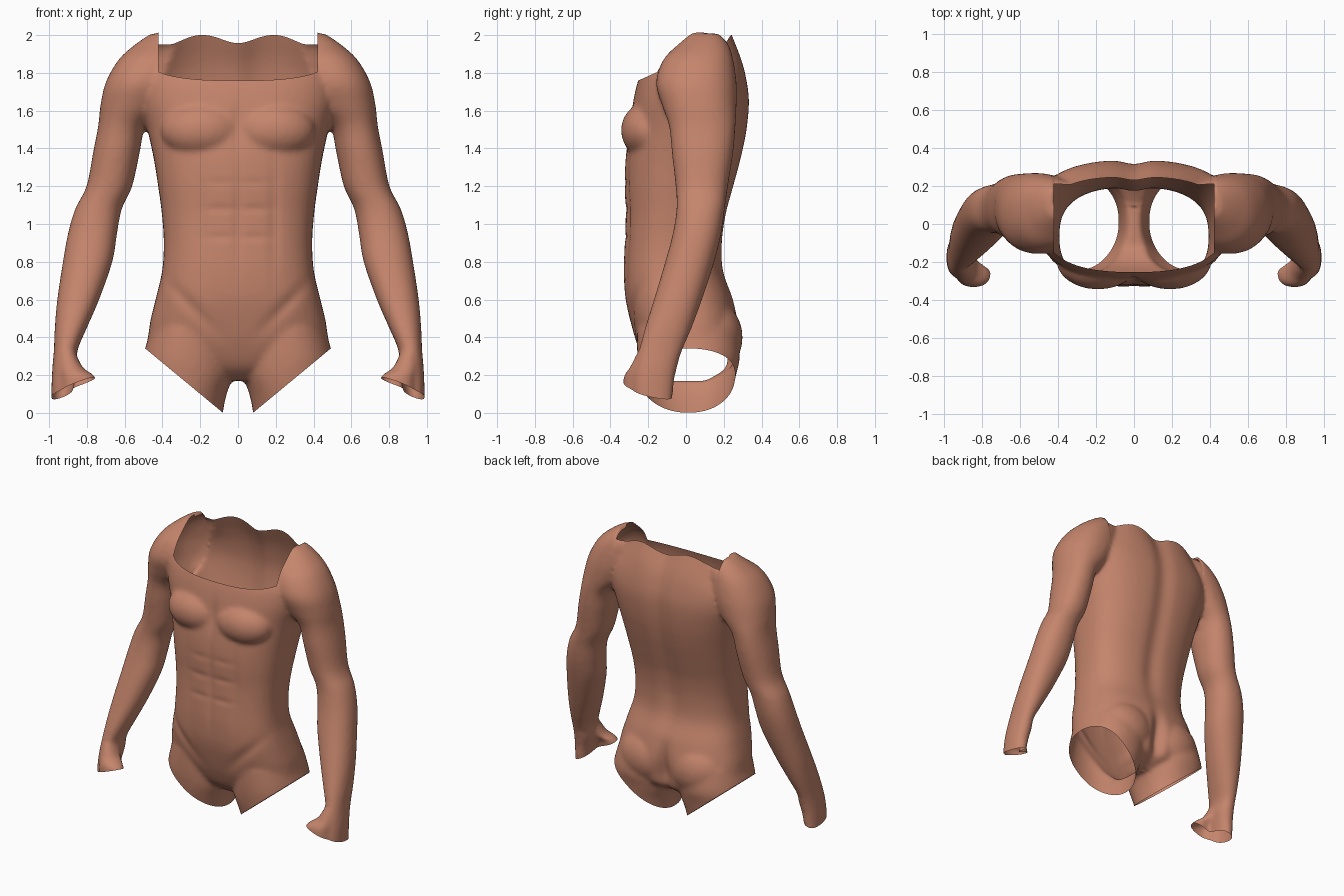
import bpy, bmesh, math
from mathutils import Vector, Matrix

if "Cube" in bpy.data.objects:
    bpy.data.objects.remove(bpy.data.objects["Cube"])

skin = bpy.data.materials.new("skin")
skin.diffuse_color = (0.56, 0.235, 0.15, 1)
skin.use_nodes = True
skin.node_tree.nodes["Principled BSDF"].inputs["Base Color"].default_value = skin.diffuse_color


def catmull(a, b, c, d, t):
    return [0.5 * (2 * q + (r - p) * t + (2 * p - 5 * q + 4 * r - s) * t * t
                   + (3 * q - p - 3 * r + s) * t ** 3) for p, q, r, s in zip(a, b, c, d)]


def loft(bm, slices, side=1, power=2.2, n=48, steps=5):
    """Closed solid through horizontal slices (z, x_in, x_out, y_front, y_back)."""
    rows = []
    last = len(slices) - 1
    for i in range(last):
        a, b, c, d = (slices[min(max(k, 0), last)] for k in (i - 1, i, i + 1, i + 2))
        rows += [catmull(a, b, c, d, s / steps) for s in range(steps)]
    rows.append(slices[-1])
    rings = []
    for z, x0, x1, y0, y1 in rows:
        ring = []
        for k in range(n):
            c, s = math.cos(2 * math.pi * k / n), math.sin(2 * math.pi * k / n)
            px = math.copysign(abs(c) ** (2 / power), c) * (x1 - x0) / 2 + (x0 + x1) / 2
            py = math.copysign(abs(s) ** (2 / power), s) * (y1 - y0) / 2 + (y0 + y1) / 2
            ring.append(bm.verts.new((px * side, py, z)))
        rings.append(ring)
    faces = [bm.faces.new(rings[0]), bm.faces.new(rings[-1][::-1])]
    for lo, hi in zip(rings, rings[1:]):
        for k in range(n):
            m = (k + 1) % n
            faces.append(bm.faces.new((lo[k], hi[k], hi[m], lo[m])))
    bmesh.ops.recalc_face_normals(bm, faces=faces)


def lump(bm, centre, size):
    bmesh.ops.create_uvsphere(bm, u_segments=32, v_segments=20, radius=1,
                              matrix=Matrix.Translation(centre) @ Matrix.Diagonal((*size, 1)))


trunk = [(.17, .13, -.12, .12), (.24, .28, -.20, .24), (.34, .46, -.25, .27),
         (.45, .47, -.285, .28), (.60, .437, -.32, .25), (.75, .402, -.33, .20),
         (.90, .393, -.325, .195), (1.05, .403, -.32, .215), (1.2, .423, -.325, .255),
         (1.35, .447, -.32, .295), (1.5, .48, -.30, .325), (1.65, .52, -.28, .337),
         (1.77, .52, -.25, .322), (1.87, .47, -.20, .295), (1.98, .42, -.12, .25),
         (2.06, .40, -.05, .22)]
arm = [(2.008, .33, .46, .03, .18), (1.95, .28, .545, -.04, .225), (1.87, .28, .632, -.12, .25),
       (1.75, .30, .70, -.158, .267), (1.63, .38, .728, -.128, .267), (1.52, .487, .74, -.09, .262),
       (1.38, .52, .767, -.075, .25), (1.2, .56, .802, -.055, .222), (1.08, .615, .862, -.05, .205),
       (.95, .64, .90, -.07, .187), (.80, .665, .927, -.11, .15), (.60, .735, .957, -.17, .085),
       (.45, .80, .97, -.217, .03), (.33, .85, .975, -.25, -.02), (.25, .85, .982, -.27, -.045),
       (.15, .87, .987, -.28, -.065), (.0, .89, .987, -.28, -.075)]
thumb = [(.32, .86, .95, -.26, -.10), (.24, .82, .95, -.298, -.15),
         (.19, .755, .93, -.33, -.21), (.08, .72, .93, -.335, -.23)]
thigh = [(.45, .02, .46, -.26, .27), (.30, .02, .502, -.258, .285), (.20, .025, .505, -.248, .265),
         (.10, .06, .50, -.23, .245), (.0, .08, .49, -.20, .225), (-.1, .09, .48, -.19, .21)]

# Solid body masses, fused by a voxel remesh
bm = bmesh.new()
loft(bm, [(z, -w, w, f, b) for z, w, f, b in trunk], power=2.6)
for side in (1, -1):
    loft(bm, arm, side)
    loft(bm, thumb, side)
    loft(bm, thigh, side)
    lump(bm, (side * .19, -.19, 1.495), (.22, .155, .155))   # chest
    lump(bm, (side * .20, .13, .40), (.22, .17, .20))        # buttock
mesh = bpy.data.meshes.new("body_masses")
bm.to_mesh(mesh)
bm.free()
body = bpy.data.objects.new("torso_and_arms", mesh)
bpy.context.collection.objects.link(body)
rem = body.modifiers.new("fuse", 'REMESH')
rem.mode = 'VOXEL'
rem.voxel_size = 0.014
smooth = body.modifiers.new("soften", 'SMOOTH')
smooth.factor = 0.5
smooth.iterations = 9
deps = bpy.context.evaluated_depsgraph_get()
fused = bpy.data.meshes.new_from_object(body.evaluated_get(deps))
body.modifiers.clear()
body.data = fused

bm = bmesh.new()
bm.from_mesh(fused)


def bump(v, centre, width):
    return math.exp(-((v - centre) / width) ** 2)


# Muscle relief: spine, buttock cleft, belly lines, groin lines
for v in bm.verts:
    x, y, z = v.co
    if abs(x) > .45:
        continue
    if y > .1:
        v.co.y -= .02 * bump(x, 0, .07) * min(1, max(0, (z - .6) / .3))
        v.co.y -= .05 * bump(x, 0, .05) * bump(z, .36, .17)
    elif y < -.15:
        ax = abs(x)
        belly = bump(z, 1.03, .3)
        groove = .010 * bump(x, 0, .025) + .008 * bump(ax, .19, .03)
        for line in (.93, 1.08, 1.22):
            groove += .006 * bump(z, line, .022) * bump(ax, .09, .08)
        v.co.y += groove * belly
        v.co.y += .012 * bump(x, 0, .03) * bump(z, 1.52, .12)
        v.co.y += .012 * bump(z, .33 + .95 * ax, .05) * bump(ax, .25, .12)


def cut(point, normal, region, remove):
    """Cut cleanly along a plane within a region, then drop unwanted faces."""
    normal = Vector(normal)
    faces = [f for f in bm.faces if region(f.calc_center_median())]
    edges = {e for f in faces for e in f.edges}
    verts = {v for f in faces for v in f.verts}
    bmesh.ops.bisect_plane(bm, geom=faces + list(edges) + list(verts), dist=1e-5,
                           plane_co=point, plane_no=normal)
    if remove:
        drop = [f for f in bm.faces if region(f.calc_center_median())
                and (f.calc_center_median() - Vector(point)).dot(normal) > 0]
        bmesh.ops.delete(bm, geom=drop, context='FACES')


# Leg and hand openings
for side in (1, -1):
    cut((side * .085, 0, 0.005), (side * .335, 0, -.405),
        lambda c: 0 < c.x * side < .62 and c.z < .5 and not (c.x * side > .54), True)
    cut((side * .95, -.1, .08), (-side * .37, -.2, -1),
        lambda c: c.x * side > .62 and c.z < .4, True)

# Squared neck opening
for side in (1, -1):
    cut((side * .42, 0, 0), (1, 0, 0), lambda c: c.z > 1.65, False)
cut((0, -.24, 1.765), (0, -.45, 1), lambda c: abs(c.x) < .42 and c.z > 1.65, True)

# Wavy back rim
for v in bm.verts:
    if v.co.y > .1 and v.co.z > 1.7 and abs(v.co.x) < .421:
        v.co.z -= .02 * math.cos(math.pi * v.co.x / .2) * (v.co.z - 1.7) / .28

for f in bm.faces:
    f.smooth = True
bm.to_mesh(fused)
bm.free()
fused.materials.clear()
fused.materials.append(skin)
